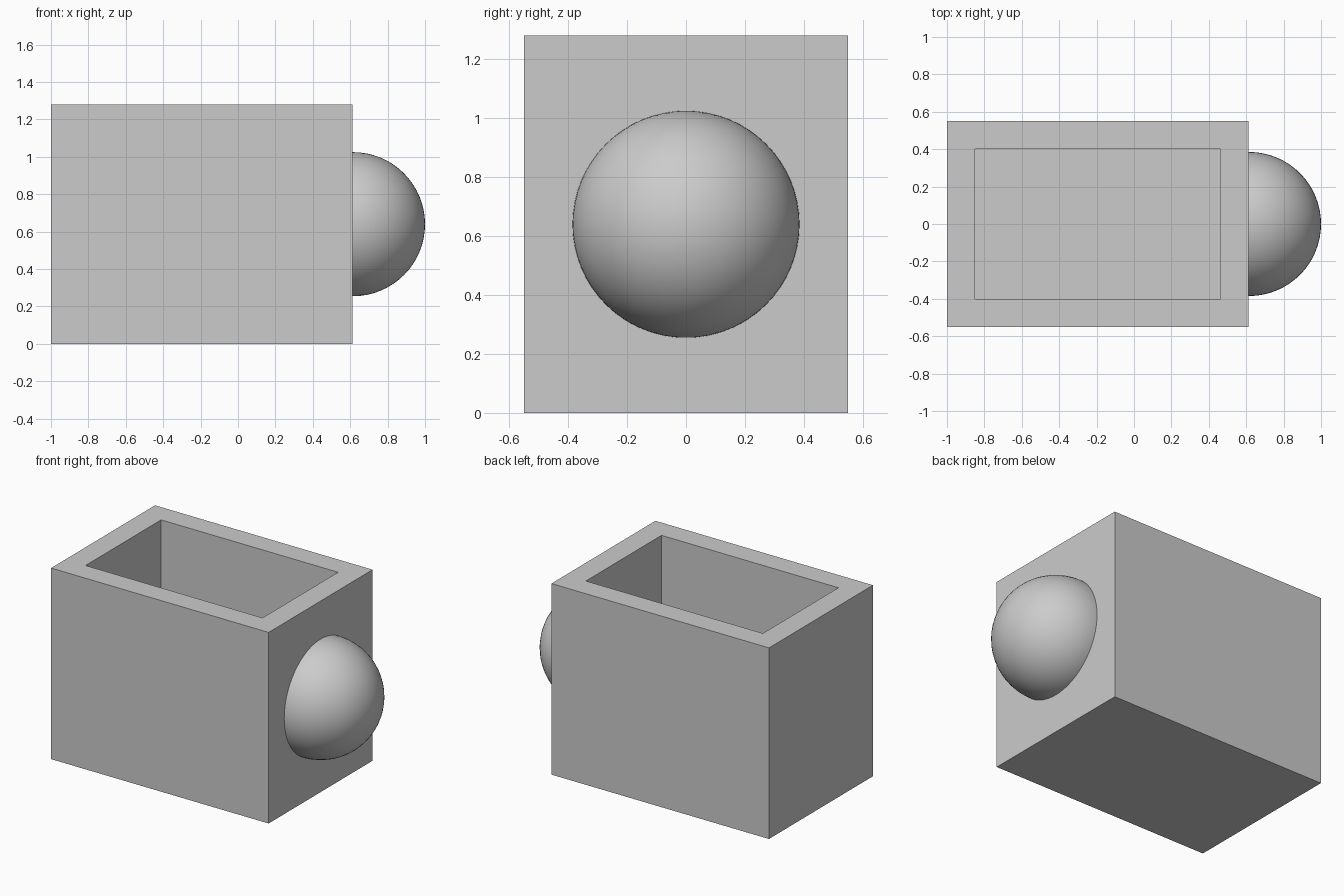
import bpy, bmesh
from mathutils import Vector

cube = bpy.data.objects.get("Cube")
if cube:
    bpy.data.objects.remove(cube, do_unlink=True)

LEFT, RIGHT = -1.0, 0.612      # ends of the box
DEPTH, HEIGHT, WALL = 1.1, 1.28, 0.15
RADIUS = 0.385

grey = bpy.data.materials.new("light grey")
grey.use_nodes = True
colour = (0.6, 0.6, 0.6, 1)
grey.diffuse_color = colour
grey.node_tree.nodes["Principled BSDF"].inputs["Base Color"].default_value = colour


def add_object(name, bm):
    bmesh.ops.recalc_face_normals(bm, faces=bm.faces[:])
    mesh = bpy.data.meshes.new(name)
    bm.to_mesh(mesh)
    bm.free()
    mesh.materials.append(grey)
    obj = bpy.data.objects.new(name, mesh)
    bpy.context.collection.objects.link(obj)
    return obj


# Open box: inset the top face and sink it to leave even walls and a floor
bm = bmesh.new()
bmesh.ops.create_cube(bm, size=1)
bmesh.ops.scale(bm, vec=(RIGHT - LEFT, DEPTH, HEIGHT), verts=bm.verts)
bmesh.ops.translate(bm, vec=((LEFT + RIGHT) / 2, 0, HEIGHT / 2), verts=bm.verts)
top = max(bm.faces, key=lambda f: f.calc_center_median().z)
bmesh.ops.inset_region(bm, faces=[top], thickness=WALL, use_even_offset=True)
sunk = bmesh.ops.extrude_face_region(bm, geom=[top])["geom"]
bmesh.ops.translate(bm, vec=(0, 0, WALL - HEIGHT),
                    verts=[v for v in sunk if isinstance(v, bmesh.types.BMVert)])
if top.is_valid:
    bmesh.ops.delete(bm, geom=[top], context='FACES_ONLY')
add_object("open_box", bm)

# Half ball on the end wall, cut flat where it meets the box
bm = bmesh.new()
bmesh.ops.create_uvsphere(bm, u_segments=64, v_segments=32, radius=RADIUS)
bmesh.ops.translate(bm, vec=(1 - RADIUS, 0, HEIGHT / 2), verts=bm.verts)
bmesh.ops.bisect_plane(bm, geom=bm.verts[:] + bm.edges[:] + bm.faces[:],
                       plane_co=Vector((RIGHT, 0, 0)), plane_no=Vector((1, 0, 0)),
                       clear_inner=True)
ball = add_object("half_ball", bm)
bpy.ops.object.select_all(action='DESELECT')
ball.select_set(True)
bpy.context.view_layer.objects.active = ball
bpy.ops.object.shade_smooth_by_angle()
